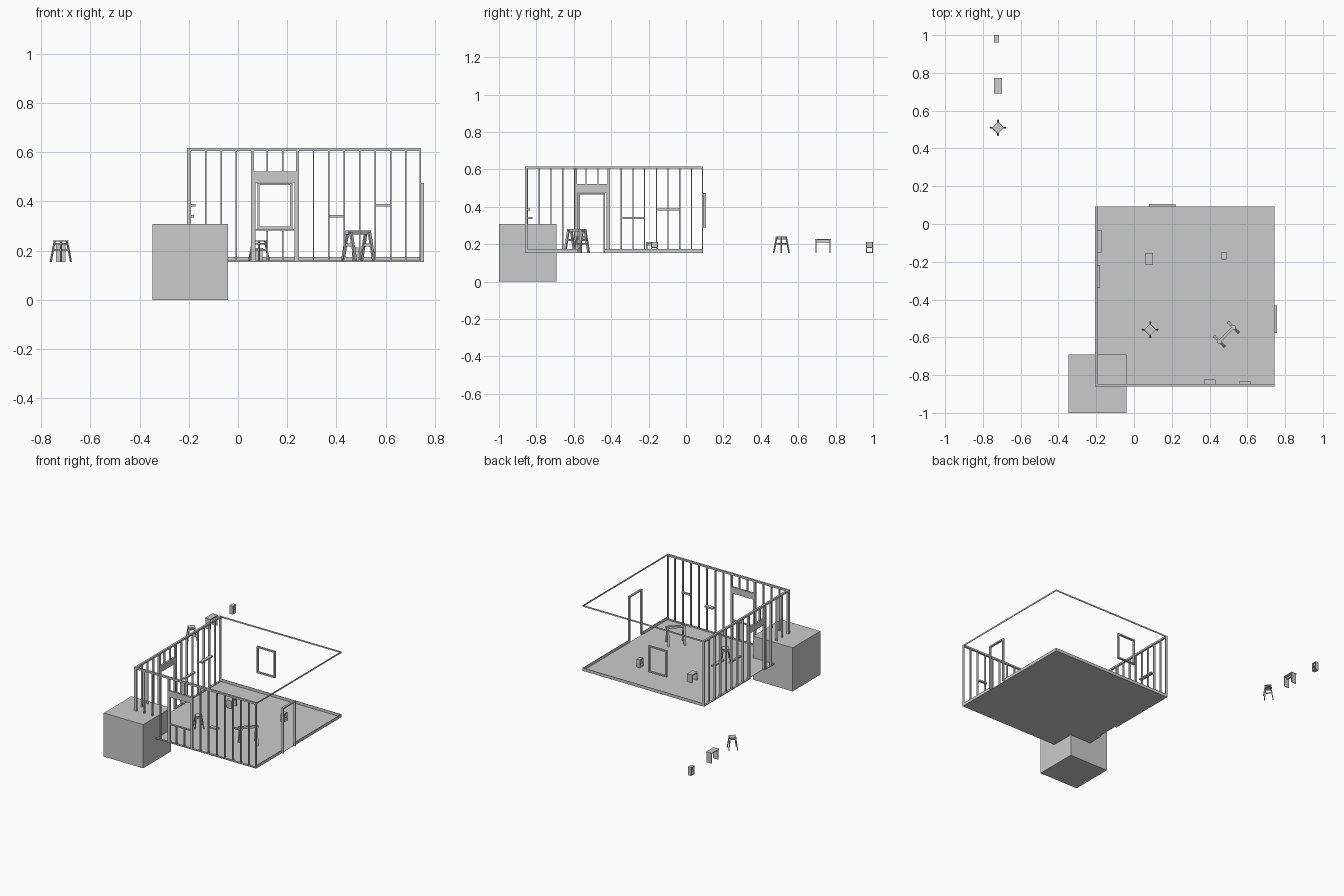
import bpy, bmesh, math
from mathutils import Matrix, Vector

if "Cube" in bpy.data.objects:
    bpy.data.objects.remove(bpy.data.objects["Cube"])

Z0, ZT = 0.154, 0.616            # floor level, wall top
X0, X1, Y0, Y1 = -0.194, 0.743, -0.847, 0.092   # inside of the room
T, W, STEP = 0.006, 0.0137, 0.0626              # lumber thickness, depth, stud spacing


class Part:
    """Collects boxes and bars into one named mesh."""
    def __init__(self, name, at=(0, 0, 0), turn=0):
        self.name, self.bm = name, bmesh.new()
        self.m = Matrix.Translation(at) @ Matrix.Rotation(math.radians(turn), 4, 'Z')

    def box(self, x0, x1, y0, y1, z0, z1):
        m = Matrix.Translation(((x0 + x1) / 2, (y0 + y1) / 2, (z0 + z1) / 2))
        bmesh.ops.create_cube(self.bm, size=1, matrix=m @ Matrix.Diagonal((x1 - x0, y1 - y0, z1 - z0, 1)))

    def leg(self, foot, top, a, b):
        # sheared box so foot and top stay level
        foot, top = Vector(foot), Vector(top)
        vs = bmesh.ops.create_cube(self.bm, size=1)['verts']
        for v in vs:
            c = top if v.co.z > 0 else foot
            v.co = c + Vector((v.co.x * a, v.co.y * b, 0))

    def done(self):
        me = bpy.data.meshes.new(self.name)
        self.bm.to_mesh(me)
        self.bm.free()
        ob = bpy.data.objects.new(self.name, me)
        ob.matrix_world = self.m
        bpy.context.collection.objects.link(ob)


def framed_wall(name, length, op0, op1, sill, at, turn, flip):
    """Stud wall along local x, depth on the outer side, with one opening."""
    p = Part(name, at, turn)
    y0, y1 = (0, W) if flip else (-W, 0)
    H = ZT - Z0
    head0, head1 = 0.323, 0.367

    def b(x0, x1, z0, z1):
        p.box(x0, x1, y0, y1, z0, z1)
    # plates
    b(-W, length, H - 2 * T, H - T)
    b(-W, length, H - T, H)
    if sill:
        b(-W, length, 0, T)
        b(op0, op1, sill - T, sill)
    else:
        b(-W, op0, 0, T)
        b(op1, length, 0, T)
    # header, kings and jacks
    b(op0 - T, op1 + T, head0, head1)
    for s, e in ((-1, op0), (1, op1)):
        b(*sorted((e, e + s * T)), T, head0)
        b(*sorted((e + s * T, e + 2 * s * T)), T, H - 2 * T)
    # common studs and cripples
    xs = [k * STEP for k in range(int(length / STEP) + 1)] + [length - T / 2, -W + T / 2]
    for x in xs:
        if x < op0 - T or x > op1 + T:
            b(x - T / 2, x + T / 2, T, H - 2 * T)
        else:
            b(x - T / 2, x + T / 2, head1, H - 2 * T)
            if sill:
                b(x - T / 2, x + T / 2, T, sill - T)
    p.done()


def stool(at, turn=45):
    p = Part("stool", at, turn)
    s, f = 0.022, 0.029
    p.box(-s, s, -s, s, 0.082, 0.087)
    p.box(-0.019, 0.019, -0.019, 0.019, 0.070, 0.076)
    for sx in (-1, 1):
        for sy in (-1, 1):
            p.leg((sx * f, sy * f, 0), (sx * 0.018, sy * 0.018, 0.082), 0.006, 0.006)
        # side rails
        p.box(sx * 0.022 - 0.002, sx * 0.022 + 0.002, -0.022, 0.022, 0.045, 0.052)
    p.done()


def bench(at, half, h):
    p = Part("bench", at)
    p.box(-0.021, 0.021, -half, half, h - 0.006, h)
    p.box(-0.003, 0.003, -half + 0.004, half - 0.004, h - 0.018, h - 0.006)
    for s in (-1, 1):
        y = s * (half - 0.005)
        p.box(-0.019, 0.019, y - 0.003, y + 0.003, 0, h - 0.006)
    p.done()


def crate(at):
    p = Part("step_box", at)
    for s in (-1, 1):
        p.box(-0.013, 0.013, s * 0.0165 - 0.0025, s * 0.0165 + 0.0025, 0, 0.058)
    for z in (0.0, 0.027, 0.054):
        p.box(-0.013, 0.013, -0.014, 0.014, z, z + 0.004)
    p.box(-0.002, 0.002, -0.014, 0.014, 0.031, 0.054)
    p.done()


def opening_frame(name, at, turn, w, z0, z1, bottom):
    p = Part(name, at, turn)
    f = 0.009
    for s in (-1, 1):
        p.box(*sorted((s * w, s * (w - f))), 0, W, z0, z1)
    p.box(-w + f, w - f, 0, W, z1 - f, z1)
    if bottom:
        p.box(-w + f, w - f, 0, W, z0, z0 + f)
    p.done()


# large block at the corner
p = Part("corner_block")
p.box(-0.348, -0.04, -1.0, -0.692, 0, 0.308)
p.done()

# floor sheet
p = Part("floor")
p.box(X0, X1, Y0, Y1, Z0 - 0.001, Z0 + 0.001)
p.done()

# framed front wall (window) and left wall (doorway)
framed_wall("front_wall", X1 - X0, 0.265, 0.424, 0.134, (X0, Y0, Z0), 0, False)
framed_wall("left_wall", Y1 - Y0, 0.269, 0.422, 0, (X0, Y0, Z0), 90, True)

# thin trim along the right and back walls
t = 0.003
p = Part("baseboard")
p.box(X1 - t, X1, Y0, -0.577, Z0, Z0 + 0.02)
p.box(X1 - t, X1, -0.432, Y1, Z0, Z0 + 0.02)
p.box(X0, X1, Y1 - t, Y1, Z0, Z0 + 0.02)
p.done()
p = Part("top_trim")
p.box(X1 - t, X1, Y0, Y1, ZT - 0.01, ZT)
p.box(X0, X1, Y1 - t, Y1, ZT - 0.01, ZT)
p.done()

# back window and right door frames
opening_frame("window_frame", (0.15, Y1, 0), 0, 0.071, 0.288, 0.475, True)
opening_frame("door_frame", (X1, -0.504, 0), -90, 0.072, Z0, 0.475, False)

# wall shelves
for x0, x1, y0, y1, z in ((X0, X0 + 0.022, -0.153, -0.033, 0.385),
                          (X0, X0 + 0.015, -0.34, -0.218, 0.34),
                          (0.37, 0.432, Y0, Y0 + 0.025, 0.34),
                          (0.557, 0.618, Y0, Y0 + 0.014, 0.385)):
    p = Part("wall_shelf")
    p.box(x0, x1, y0, y1, z - 0.005, z + 0.005)
    p.done()

# sawhorse
p = Part("sawhorse", (0.489, -0.584, Z0), 45)
p.box(-0.065, 0.065, -0.008, 0.008, 0.112, 0.127)
for sx in (-1, 1):
    x = sx * 0.053
    for sy in (-1, 1):
        p.leg((x, sy * 0.037, 0), (x, sy * 0.01, 0.122), 0.013, 0.008)
    p.box(x - 0.004, x + 0.004, -0.024, 0.024, 0.062, 0.074)
p.done()

# furniture inside and the spare set outside
stool((0.085, -0.56, Z0))
stool((-0.72, 0.51, Z0))
bench((0.08, -0.184, Z0), 0.031, 0.057)
bench((-0.72, 0.732, Z0), 0.042, 0.074)
crate((0.477, -0.168, Z0))
crate((-0.727, 0.981, Z0))
